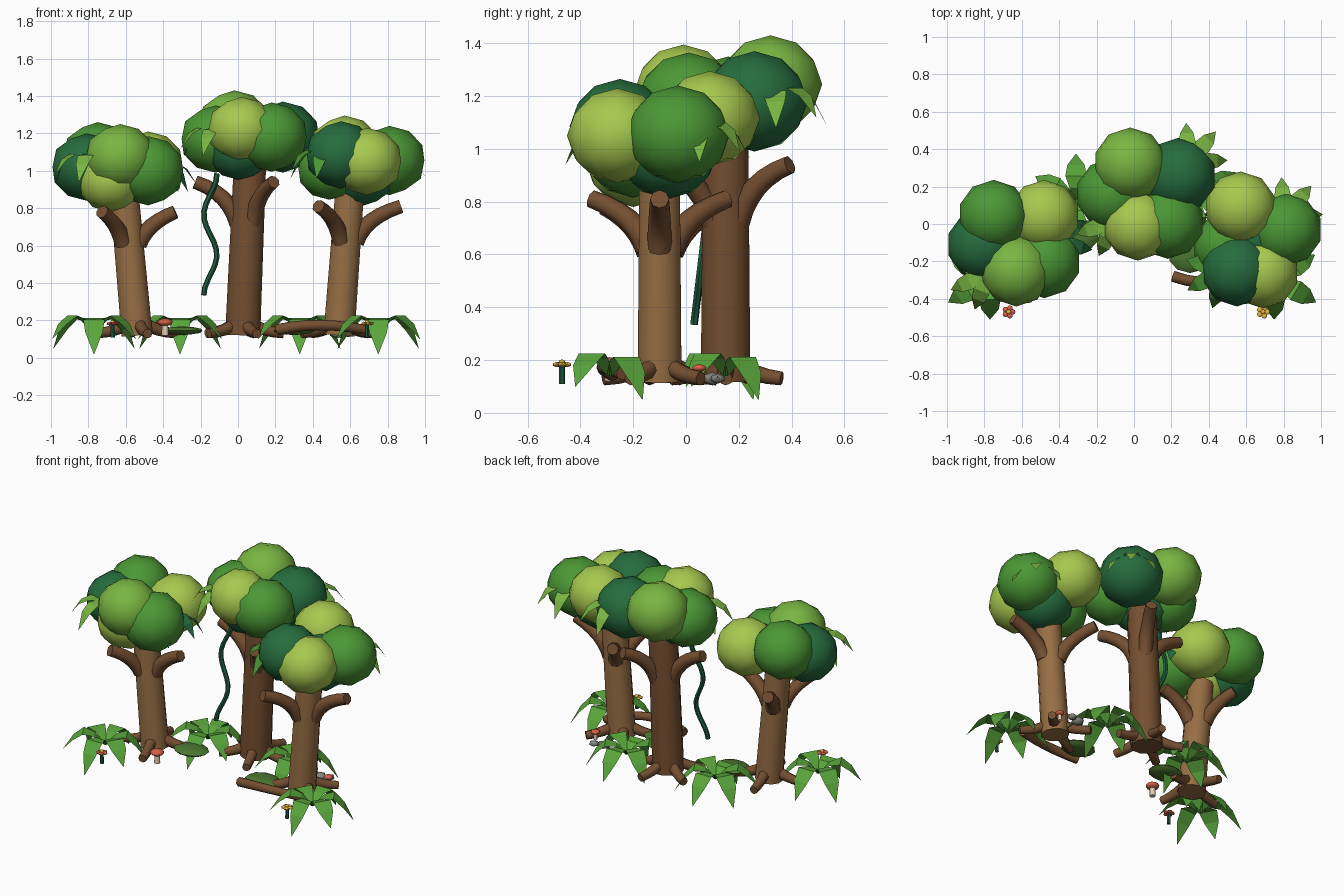
import bpy, bmesh, math
from mathutils import Vector

if "Cube" in bpy.data.objects:
    bpy.data.objects.remove(bpy.data.objects["Cube"])


def mat(name, r, g, b):
    m = bpy.data.materials.new(name)
    m.diffuse_color = [(c / 255) ** 2.2 for c in (r, g, b)] + [1]
    m.use_nodes = True
    m.node_tree.nodes["Principled BSDF"].inputs["Base Color"].default_value = m.diffuse_color
    return m


YEL = mat("lime_leaf", 165, 200, 80)
LIGHT = mat("light_leaf", 120, 180, 68)
MID = mat("mid_leaf", 76, 150, 56)
FERN = mat("fern_leaf", 90, 165, 62)
DARK = mat("dark_leaf", 42, 108, 64)
BARK = mat("bark", 150, 110, 70)
BARK2 = mat("dark_bark", 116, 80, 52)
MOSS = mat("moss", 78, 118, 52)
VINE = mat("vine", 36, 92, 66)
RED = mat("red", 215, 95, 75)
GOLD = mat("gold", 235, 185, 70)
CREAM = mat("cream", 230, 205, 180)
GREY = mat("stone", 130, 130, 125)


def finish(bm, name, m, smooth=True):
    bmesh.ops.recalc_face_normals(bm, faces=bm.faces)
    me = bpy.data.meshes.new(name)
    bm.to_mesh(me)
    bm.free()
    me.materials.append(m)
    o = bpy.data.objects.new(name, me)
    bpy.context.collection.objects.link(o)
    if smooth:
        bpy.ops.object.select_all(action='DESELECT')
        o.select_set(True)
        bpy.context.view_layer.objects.active = o
        bpy.ops.object.shade_smooth_by_angle(angle=math.radians(50))
    return o


def blob(name, loc, r, m, scale=(1, 1, 1), sub=2):
    bm = bmesh.new()
    bmesh.ops.create_icosphere(bm, subdivisions=sub, radius=r)
    bmesh.ops.scale(bm, vec=scale, verts=bm.verts)
    bmesh.ops.translate(bm, vec=loc, verts=bm.verts)
    return finish(bm, name, m)


def tube(name, pts, r0, r1, m, sides=8):
    """Capped tapered tube along a path; each ring is carried on from the last."""
    pts = [Vector(p) for p in pts]
    bm, rings, side = bmesh.new(), [], None
    for i, p in enumerate(pts):
        d = (pts[min(i + 1, len(pts) - 1)] - pts[max(i - 1, 0)]).normalized()
        side = side or d.orthogonal()
        side = (side - d * side.dot(d)).normalized()
        other = d.cross(side)
        r = r0 + (r1 - r0) * i / (len(pts) - 1)
        rings.append([bm.verts.new(p + r * (side * math.cos(a) + other * math.sin(a)))
                      for a in (math.tau * k / sides for k in range(sides))])
    for a, b in zip(rings, rings[1:]):
        for k in range(sides):
            bm.faces.new((a[k], a[k - 1], b[k - 1], b[k]))
    bm.faces.new(rings[0])
    bm.faces.new(rings[-1])
    return finish(bm, name, m)


def bend(a, b, c, n=6):
    """Quadratic curve points from a to c pulled toward b."""
    a, b, c = Vector(a), Vector(b), Vector(c)
    return [a * (1 - t) ** 2 + b * 2 * t * (1 - t) + c * t * t for t in (i / n for i in range(n + 1))]


def fronds(name, loc, leaves, profile, width, m):
    """Flat arching pointed leaves: angle, length factor, extra tip drop."""
    bm = bmesh.new()
    for a, length, drop in leaves:
        a = math.radians(a)
        u, v = Vector((math.cos(a), math.sin(a), 0)), Vector((-math.sin(a), math.cos(a), 0))
        rows = []
        for j, ((r, z), w) in enumerate(zip(profile, (.2, .6, 1, .8, .02))):
            c = Vector(loc) + u * r * length + Vector((0, 0, z - drop * (j / 4) ** 2))
            rows.append([bm.verts.new(c + v * width / 2 * w * s) for s in (1, -1)])
        for p, q in zip(rows, rows[1:]):
            bm.faces.new((p[0], p[1], q[1], q[0]))
    return finish(bm, name, m, False)


# Trees: base, top, radius, bark, branch start, end height and reach, branch angles, root angles
trees = {
    "left": ((-.54, -.10), (-.61, -.10), .086, BARK, .61, .78, .25, (235, -5, 115), (20, 100, 190, 285)),
    "centre": ((.025, .15), (.065, .15), .097, BARK2, .72, .94, .28, (180, 60, 300), (75, 150, 215, 290, 0)),
    "right": ((.54, -.10), (.60, -.10), .086, BARK, .62, .81, .295, (0, 120, 240), (45, 130, 205, 330)),
}
for n, (b, t, r, bark, z0, z1, reach, brs, rts) in trees.items():
    top = z1 + .12
    tube(n + "_trunk", [(b[0], b[1], .12), (t[0], t[1], top)], r, r * .92, bark, 12)
    f = (z0 - .12) / (top - .12)
    cx, cy = b[0] + (t[0] - b[0]) * f, b[1]
    for a in brs:
        c, s = math.cos(math.radians(a)), math.sin(math.radians(a))
        P = lambda d, z: (cx + c * d, cy + s * d, z)
        tube(n + "_branch", bend(P(.05, z0), P(.10, z1 - .06), P(reach, z1)), .048, .036, BARK2)
    for a in rts:
        c, s = math.cos(math.radians(a)), math.sin(math.radians(a))
        P = lambda d, z: (b[0] + c * d, b[1] + s * d, z)
        tube(n + "_root", bend(P(.03, .19), P(.11, .14), P(.22, .13), 4), .036, .026, BARK2)

# Canopy blobs
canopies = [
    (-.75, .045, 1.08, .18, MID), (-.48, .045, 1.03, .18, YEL), (-.81, -.11, 1.02, .18, DARK),
    (-.63, -.25, 1.07, .18, LIGHT), (-.48, -.20, 1.0, .185, MID), (-.68, -.20, .95, .17, YEL),
    (-.02, .32, 1.245, .185, LIGHT), (.24, .26, 1.18, .19, DARK), (.02, -.01, 1.22, .175, YEL),
    (.18, .01, 1.18, .185, MID), (-.12, .16, 1.17, .18, MID), (.01, .09, 1.12, .17, DARK),
    (.57, .09, 1.115, .18, YEL), (.81, -.03, 1.055, .185, MID), (.55, -.25, 1.085, .18, DARK),
    (.69, -.26, 1.05, .18, YEL), (.49, -.12, 1.01, .165, MID), (.66, -.07, .99, .18, DARK),
]
for x, y, z, r, m in canopies:
    blob("canopy_blob", (x, y, z), r, m, (1.06, 1.06, 1))

# Leaf tufts hanging from the canopies: position and outward angle
tuft = ((0, 0), (.055, .03), (.11, .03), (.165, 0), (.22, -.08))
for x, y, z, a, m in [
    (-.78, -.26, 1.06, 205, LIGHT), (-.44, -.10, 1.01, -10, DARK),
    (-.10, .02, 1.20, 200, LIGHT), (.29, .33, 1.20, 48, LIGHT),
    (.80, .04, 1.07, 48, LIGHT), (.48, -.25, 1.08, 208, MID),
]:
    fronds("canopy_tuft", (x, y, z), [(a - 45, .95, .04), (a, 1, 0), (a + 45, .95, .04)], tuft, .09, m)

# Ground ferns, six leaves each
fern = ((0, .14), (.065, .205), (.13, .225), (.19, .18), (.25, .10))
leaves = [(-90, .88, .08), (-30, 1.03, .0), (30, 1.0, .05), (90, .98, .05), (150, 1.0, .05), (210, 1.03, 0)]
for x, y in ((-.77, -.29), (-.31, .13), (.33, .15), (.75, -.29)):
    fronds("fern", (x, y, 0), leaves, fern, .115, FERN)

# Hanging vine
tube("vine", [(-.148 + .035 * math.cos(math.tau * (z - .55) / .43), .03 + .12 * (z - .33), z)
              for z in (.335 + .65 * i / 16 for i in range(17))], .015, .015, VINE, 6)

# Fallen log and moss patches
tube("fallen_log", bend((.21, -.28, .15), (.42, -.36, .20), (.68, -.24, .15)), .03, .026, BARK2)
for x, y in ((-.30, -.06), (.30, -.17)):
    blob("moss_patch", (x, y, .145), .115, MOSS, (1, .8, .2))

# Mushrooms
for x, y, h, r in ((-.39, -.29, .07, .042), (.63, .05, .05, .028)):
    tube("mushroom_stem", [(x, y, .12), (x, y, .12 + h)], r * .45, r * .38, CREAM)
    blob("mushroom_cap", (x, y, .12 + h), r, RED, (1, 1, .5))

# Flowers
for x, m in ((-.67, RED), (.69, GOLD)):
    tube("flower_stem", [(x, -.47, .11), (x, -.47, .18)], .012, .011, VINE, 6)
    for k in range(5):
        a = k * math.tau / 5
        blob("petal", (x + .021 * math.cos(a), -.47 + .021 * math.sin(a), .183), .017, m, (1, 1, .6), 1)
    blob("flower_heart", (x, -.47, .192), .014, GOLD, (1, 1, .8), 1)

# Stones
for x, y, r in ((.53, .10, .04), (.59, .12, .03)):
    blob("stone", (x, y, .13), r, GREY, (1.1, 1, .65), 1)
